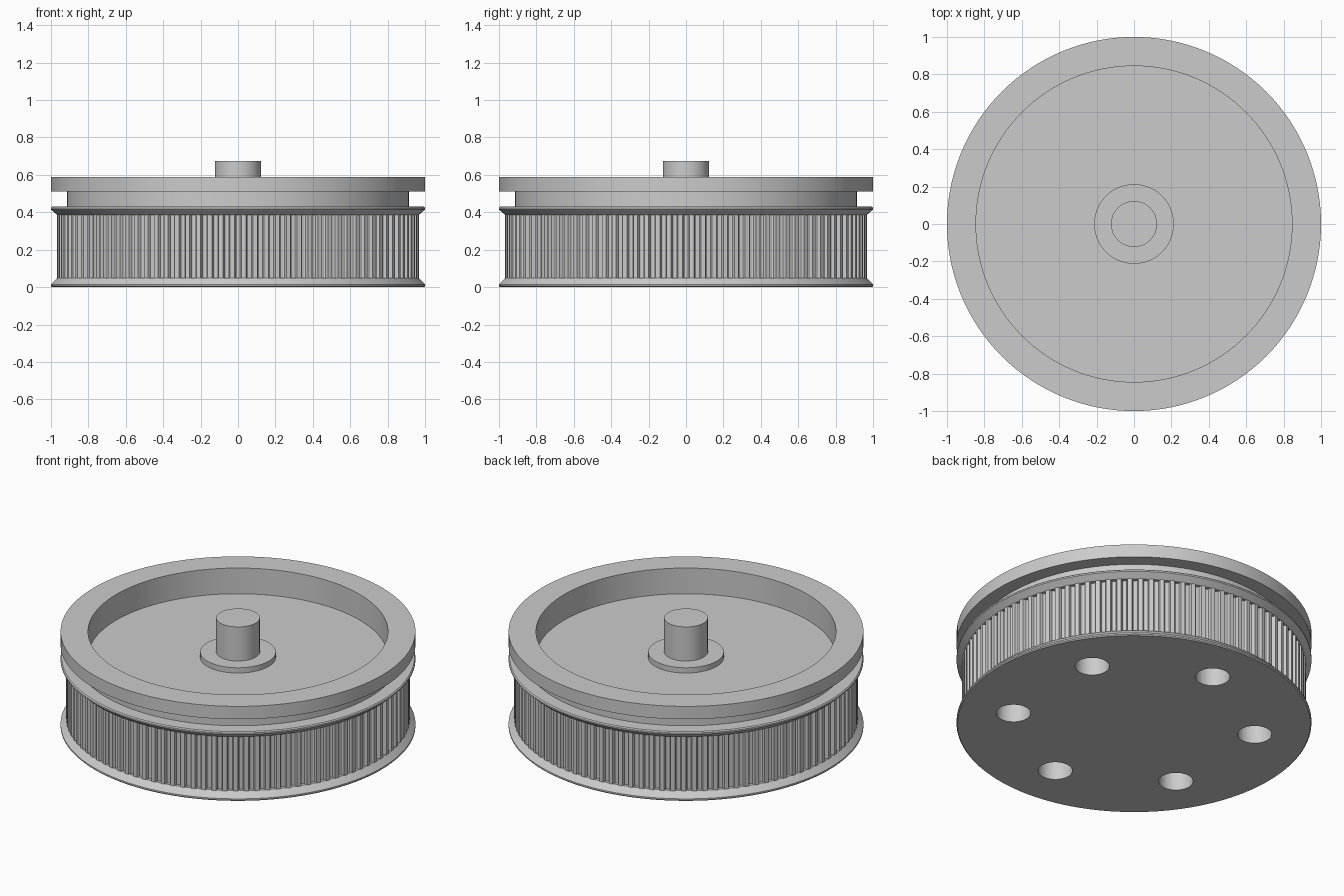
import bpy, bmesh
from math import sin, cos, pi, radians

SEGMENTS = 128
TEETH = 100
ROOT_R, TIP_R = 0.945, 0.968

if "Cube" in bpy.data.objects:
    bpy.data.objects.remove(bpy.data.objects["Cube"])

grey = bpy.data.materials.new("grey_metal")
grey.use_nodes = True
colour = (0.6, 0.6, 0.6, 1)
grey.diffuse_color = colour
grey.node_tree.nodes["Principled BSDF"].inputs["Base Color"].default_value = colour


def make_object(name, bm):
    bmesh.ops.recalc_face_normals(bm, faces=bm.faces)
    mesh = bpy.data.meshes.new(name)
    bm.to_mesh(mesh)
    bm.free()
    mesh.materials.append(grey)
    obj = bpy.data.objects.new(name, mesh)
    bpy.context.collection.objects.link(obj)
    return obj


def activate(obj):
    bpy.ops.object.select_all(action="DESELECT")
    obj.select_set(True)
    bpy.context.view_layer.objects.active = obj


def smooth(obj):
    activate(obj)
    bpy.ops.object.shade_smooth_by_angle(angle=radians(25))


def lathe(name, profile, steps=SEGMENTS):
    """Spin a radius/height profile around the z axis."""
    bm = bmesh.new()
    verts = [bm.verts.new((r, 0, z)) for r, z in profile]
    edges = [bm.edges.new(pair) for pair in zip(verts, verts[1:])]
    bmesh.ops.spin(bm, geom=verts + edges, cent=(0, 0, 0), axis=(0, 0, 1),
                   angle=2 * pi, steps=steps)
    bmesh.ops.remove_doubles(bm, verts=bm.verts, dist=1e-5)
    return make_object(name, bm)


# Body: lower flange, core, upper flange, collar and recessed top rim
body = lathe("pulley_body", [
    (0, 0), (0.994, 0), (1, 0.006), (1, 0.015), (0.966, 0.05), (0.93, 0.05),
    (0.93, 0.385), (0.966, 0.385), (1, 0.415), (1, 0.424), (0.994, 0.43),
    (0.915, 0.43), (0.915, 0.51), (1, 0.51), (1, 0.59),
    (0.845, 0.59), (0.845, 0.43), (0, 0.43)])

# Six blind holes in the underside
bm = bmesh.new()
for i in range(6):
    a = radians(30 + 60 * i)
    made = bmesh.ops.create_cone(bm, cap_ends=True, segments=40,
                                 radius1=0.097, radius2=0.097, depth=0.5)
    bmesh.ops.translate(bm, verts=made["verts"],
                        vec=(0.69 * cos(a), 0.69 * sin(a), 0))
cutter = make_object("hole_cutter", bm)
cutter.hide_render = True
holes = body.modifiers.new("holes", "BOOLEAN")
holes.operation = "DIFFERENCE"
holes.solver = "EXACT"
holes.object = cutter
activate(body)
bpy.ops.object.modifier_apply(modifier="holes")
bpy.data.objects.remove(cutter)
smooth(body)

# Toothed ring with round-bottomed grooves
pitch = 2 * pi / TEETH
groove = 0.3 * pitch
outline = []
for i in range(TEETH):
    for k in range(7):
        t = -1 + k / 3
        depth = (TIP_R - ROOT_R) * (1 - t ** 4)
        outline.append((TIP_R - depth, i * pitch + t * groove))

bm = bmesh.new()
rings = []
for inner, z in ((False, 0.045), (False, 0.39), (True, 0.39), (True, 0.045)):
    rings.append([bm.verts.new(((0.91 if inner else r) * cos(a),
                                (0.91 if inner else r) * sin(a), z))
                  for r, a in outline])
count = len(outline)
for low, high in zip(rings, rings[1:] + rings[:1]):
    for i in range(count):
        j = (i + 1) % count
        bm.faces.new((low[i], low[j], high[j], high[i]))
smooth(make_object("toothed_ring", bm))

# Washer and shaft in the recess
smooth(lathe("washer", [(0, 0.42), (0.213, 0.42), (0.213, 0.463), (0, 0.463)], 64))
smooth(lathe("shaft", [(0, 0.42), (0.123, 0.42), (0.123, 0.675), (0, 0.675)], 64))
